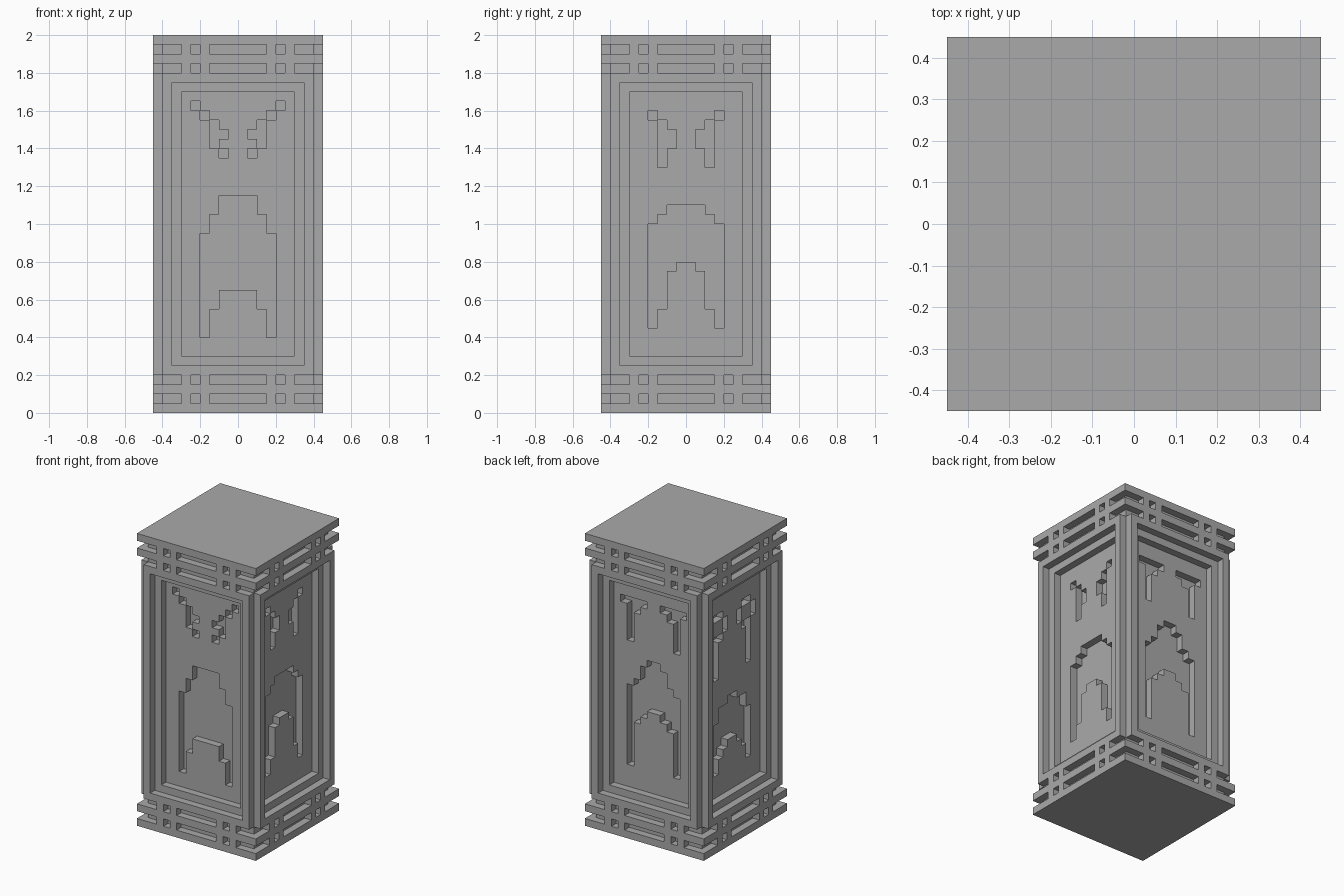
import bpy, bmesh, math
from mathutils import Matrix

default = bpy.data.objects.get("Cube")
if default:
    bpy.data.objects.remove(default, do_unlink=True)

UNIT = 0.05  # carving grid step

stone = bpy.data.materials.new("grey_stone")
stone.use_nodes = True
GREY = (0.4, 0.4, 0.4, 1)
stone.diffuse_color = GREY
stone.node_tree.nodes["Principled BSDF"].inputs["Base Color"].default_value = GREY


def finish(bm, name):
    mesh = bpy.data.meshes.new(name)
    bm.to_mesh(mesh)
    bm.free()
    mesh.materials.append(stone)
    obj = bpy.data.objects.new(name, mesh)
    bpy.context.collection.objects.link(obj)
    return obj


def box(bm, x, y, z, turn=Matrix()):
    """Add a box from (low, high) ranges measured in grid steps."""
    spans = (x, y, z)
    centre = [UNIT * (a + b) / 2 for a, b in spans]
    size = [UNIT * (b - a) for a, b in spans]
    place = Matrix.Translation(centre) @ Matrix.Diagonal((*size, 1))
    bmesh.ops.create_cube(bm, size=1, matrix=turn @ place)


def quarter(i):
    return Matrix.Rotation(i * math.pi / 2, 4, 'Z')


def banded_block(name, core, slabs, rows):
    """Slotted end block: core, square slabs and spacer studs between them."""
    bm = bmesh.new()
    box(bm, (-8, 8), (-8, 8), core)
    for z in slabs:
        box(bm, (-9, 9), (-9, 9), (z, z + 1))
    for i in range(4):
        for z in rows:
            for x in (-6, -4, 3, 5):
                box(bm, (x, x + 1), (-9, -8), (z, z + 1), quarter(i))
    return finish(bm, name)


def side_frame(name, turn):
    """Two stepped rectangular frames around one panel."""
    bm = bmesh.new()
    for x in (-8, 7):
        box(bm, (x, x + 1), (-9, -7), (4, 36), turn)
    for z in (4, 35):
        box(bm, (-7, 7), (-9, -7), (z, z + 1), turn)
    for x in (-7, 6):
        box(bm, (x, x + 1), (-8, -6), (6, 34), turn)
    for z in (5, 34):
        box(bm, (-7, 7), (-8, -6), (z, z + 1), turn)
    return finish(bm, name)


def in_arch(x, z, foot, steps):
    return z > foot and any(x < half and z < top for half, top in steps)


def carved_panel(name, turn, eyes, foot, outer, inner):
    """Panel with symmetric eyes and a stepped arch mouth sunk into it."""
    bm = bmesh.new()
    place = (Matrix.Translation((0, -7 * UNIT, 1))
             @ Matrix.Rotation(math.pi / 2, 4, 'X')
             @ Matrix.Diagonal((12 * UNIT, 28 * UNIT, 1, 1)))
    bmesh.ops.create_grid(bm, x_segments=12, y_segments=28, size=0.5, matrix=place)

    def is_carved(face):
        c = face.calc_center_median() / UNIT
        x, z = abs(c.x), c.z
        eye = any(a < x < b and low < z < high for a, b, low, high in eyes)
        mouth = in_arch(x, z, foot, outer) and not in_arch(x, z, foot, inner)
        return eye or mouth

    sunk = [f for f in bm.faces if is_carved(f)]
    result = bmesh.ops.extrude_face_region(bm, geom=sunk)
    moved = [v for v in result["geom"] if isinstance(v, bmesh.types.BMVert)]
    bmesh.ops.translate(bm, verts=moved, vec=(0, UNIT, 0))
    # drop any leftover cover faces above the carving
    covers = [f for f in sunk if f.is_valid]
    if covers:
        bmesh.ops.delete(bm, geom=covers, context='FACES')
    bmesh.ops.transform(bm, matrix=turn, verts=bm.verts)
    return finish(bm, name)


# Slotted base and crown
banded_block("base", (0.5, 4), (0, 2), (1, 3))
banded_block("crown", (36, 39.5), (37, 39), (36, 38))

# Carvings: eye rectangles, mouth foot, outer arch steps, inner arch steps
carvings = {
    "front": ([(4, 5, 32, 33), (3, 4, 31, 32), (2, 3, 28, 31), (1, 2, 29, 30), (1, 2, 27, 28)],
              8, [(4, 19), (3, 21), (2, 23)], [(3, 11), (2, 13)]),
    "left": ([(3, 4, 31, 32), (2, 3, 26, 31), (1, 2, 28, 30)],
             9, [(4, 20), (3, 21), (2, 22)], [(3, 11), (2, 15), (1, 16)]),
    "back": ([(1, 5, 31, 32), (2, 4, 30, 31), (3, 4, 26, 30)],
             9, [(4, 20), (3, 21), (2, 23), (1, 24)], [(3, 15), (2, 16), (1, 17)]),
    "right": ([(2, 4, 30, 31), (1, 2, 28, 30), (4, 5, 28, 30), (2, 4, 27, 28), (3, 4, 22, 27)],
              9, [(4, 16), (3, 18), (1, 19)], [(3, 11), (2, 12), (1, 13)]),
}

# Shaft: a frame and a carved panel on each side
for i, (side, carving) in enumerate(carvings.items()):
    side_frame(side + "_frame", quarter(i))
    carved_panel(side + "_panel", quarter(i), *carving)
